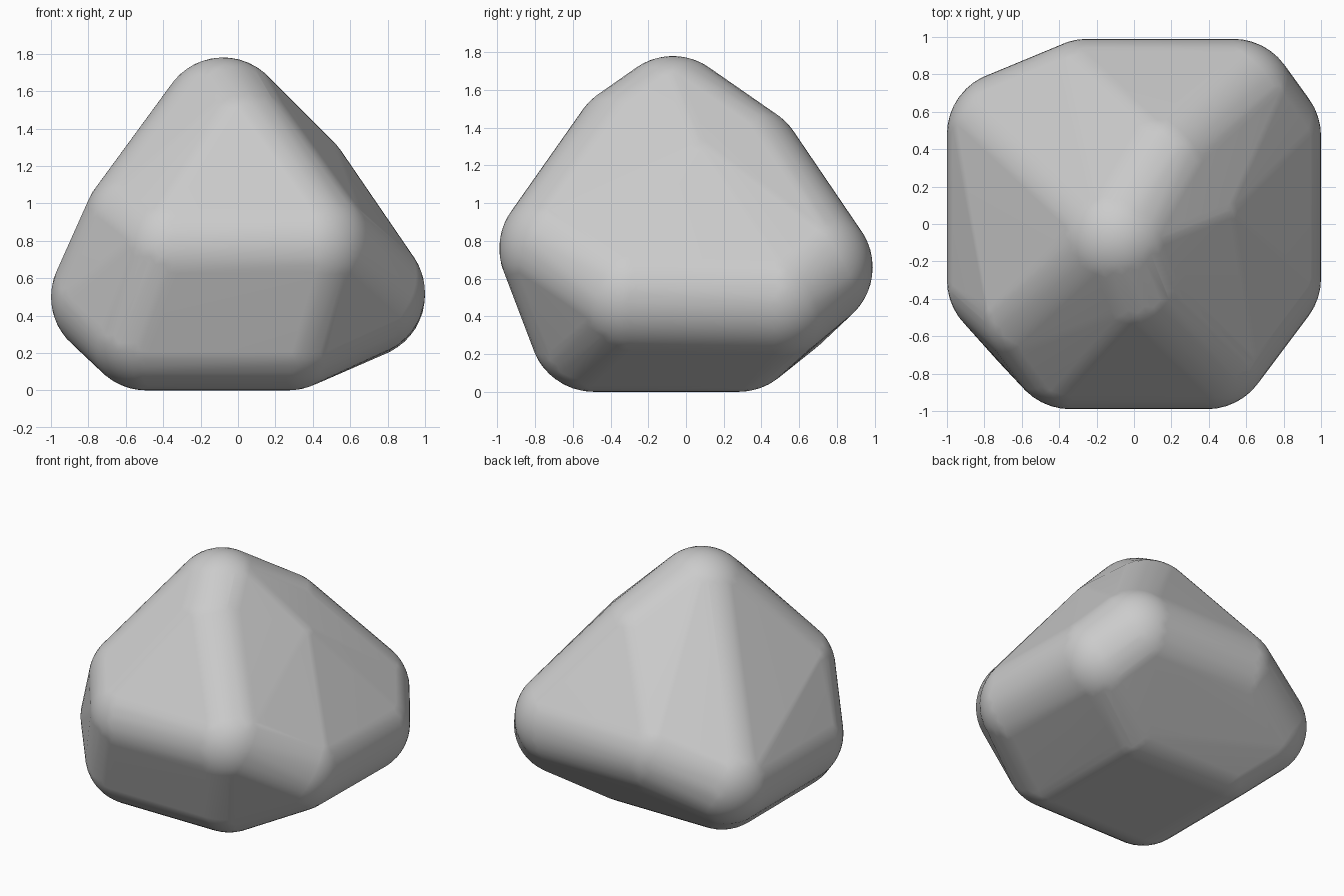
import bpy, bmesh
from mathutils import Vector

if "Cube" in bpy.data.objects:
    bpy.data.objects.remove(bpy.data.objects["Cube"])

ROUND = 0.34  # radius of every worn edge

# Core corners of the boulder
corners = [
    (-0.08, -0.07, 1.44),                            # peak
    (0.0, -0.27, 1.30),                              # front shoulder
    (0.27, 0.07, 1.09), (0.13, 0.29, 1.19),          # side and back shoulders
    (-0.49, -0.45, 0.88),                            # front corner shoulder
    (-0.34, -0.65, 0.76), (0.39, -0.65, 0.76),       # front ridge
    (-0.25, 0.65, 0.66), (0.53, 0.65, 0.66),         # back ridge
    (0.66, -0.29, 0.52), (0.66, 0.47, 0.51),         # ridge at +x
    (-0.66, -0.30, 0.50), (-0.66, 0.48, 0.50),       # ridge at -x
]
# Flat base
corners += [(x, y, ROUND) for x in (-0.49, 0.27) for y in (-0.49, 0.28)]

# Wrap a hull around a ball at each corner to round all edges evenly
bm = bmesh.new()
for corner in corners:
    ball = bmesh.ops.create_icosphere(bm, subdivisions=4, radius=ROUND)
    bmesh.ops.translate(bm, verts=ball["verts"], vec=Vector(corner))
shell = bmesh.new()
for v in bm.verts:
    shell.verts.new(v.co)
bm.free()
hull = bmesh.ops.convex_hull(shell, input=shell.verts)
bmesh.ops.delete(shell, geom=[v for v in shell.verts if not v.link_faces], context='VERTS')
bmesh.ops.recalc_face_normals(shell, faces=shell.faces)

mesh = bpy.data.meshes.new("boulder")
shell.to_mesh(mesh)
shell.free()
boulder = bpy.data.objects.new("boulder", mesh)
bpy.context.collection.objects.link(boulder)

# Plain grey stone
stone = bpy.data.materials.new("grey stone")
stone.use_nodes = True
grey = (0.6, 0.6, 0.6, 1.0)
stone.diffuse_color = grey
stone.node_tree.nodes["Principled BSDF"].inputs["Base Color"].default_value = grey
mesh.materials.append(stone)

# Smooth shading that keeps the broad faces flat
bpy.context.view_layer.objects.active = boulder
boulder.select_set(True)
bpy.ops.object.shade_smooth_by_angle()
boulder.modifiers.new("flat faces", 'WEIGHTED_NORMAL').keep_sharp = True
